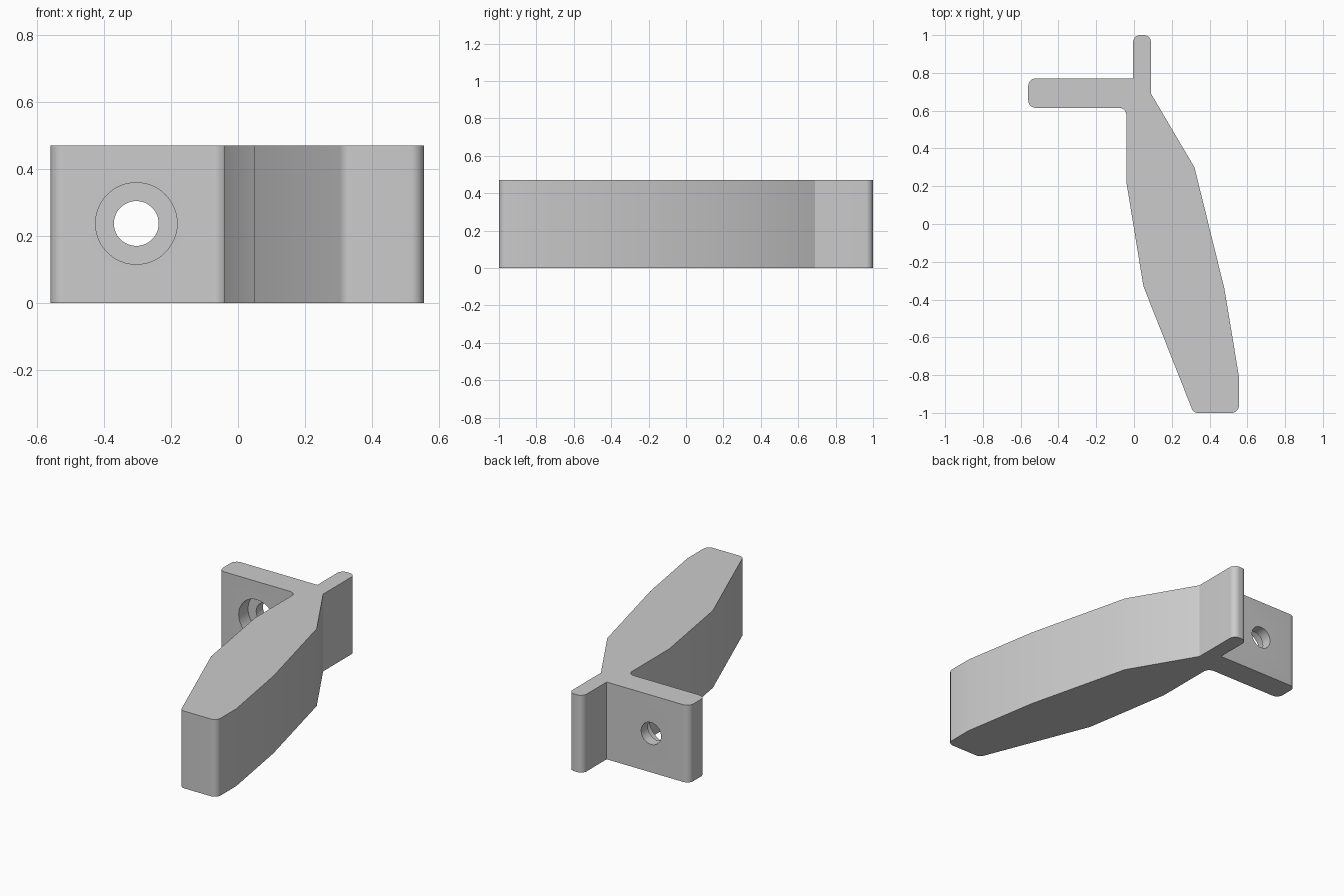
import bpy, bmesh, math
from mathutils import Vector

if "Cube" in bpy.data.objects:
    bpy.data.objects.remove(bpy.data.objects["Cube"])

HEIGHT = 0.47

grey = bpy.data.materials.new("plain grey")
grey.diffuse_color = (0.6, 0.6, 0.6, 1)
grey.use_nodes = True
grey.node_tree.nodes["Principled BSDF"].inputs["Base Color"].default_value = grey.diffuse_color

# Outline corners: x, y, corner radius
OUTLINE = [
    (0.09, 0.69, 0), (0.09, 1.0, 0.038), (-0.005, 1.0, 0.038), (-0.005, 0.77, 0),
    (-0.56, 0.77, 0.04), (-0.56, 0.615, 0.04), (-0.04, 0.615, 0.04),
    (-0.04, 0.22, 0), (0.05, -0.33, 0), (0.315, -1.0, 0.035),
    (0.556, -1.0, 0.04), (0.556, -0.81, 0), (0.478, -0.34, 0), (0.32, 0.30, 0),
]


def rounded(corners, steps=8):
    """Replace each corner that has a radius by a tangent arc."""
    pts = []
    for i, (x, y, r) in enumerate(corners):
        p = Vector((x, y))
        if r == 0:
            pts.append(p)
            continue
        a = (Vector(corners[i - 1][:2]) - p).normalized()
        b = (Vector(corners[(i + 1) % len(corners)][:2]) - p).normalized()
        half = a.angle(b) / 2
        centre = p + (a + b).normalized() * (r / math.sin(half))
        start = p + a * (r / math.tan(half)) - centre
        end = p + b * (r / math.tan(half)) - centre
        sweep = math.pi - 2 * half
        for k in range(steps + 1):
            t = k / steps
            v = (start * math.sin((1 - t) * sweep) + end * math.sin(t * sweep)) / math.sin(sweep)
            pts.append(centre + v)
    return pts


# Bracket body: the outline extruded upwards
bm = bmesh.new()
base = bm.faces.new([bm.verts.new((p.x, p.y, 0)) for p in rounded(OUTLINE)])
top = bmesh.ops.extrude_face_region(bm, geom=[base])["geom"]
bmesh.ops.translate(bm, vec=(0, 0, HEIGHT),
                    verts=[g for g in top if isinstance(g, bmesh.types.BMVert)])
bmesh.ops.recalc_face_normals(bm, faces=bm.faces)
mesh = bpy.data.meshes.new("bracket")
bm.to_mesh(mesh)
bm.free()
bracket = bpy.data.objects.new("bracket", mesh)
bpy.context.collection.objects.link(bracket)
mesh.materials.append(grey)
bpy.context.view_layer.objects.active = bracket


def bore(name, radius, y0, y1):
    """Cut a round hole along y through the mounting flange."""
    bpy.ops.mesh.primitive_cylinder_add(
        vertices=48, radius=radius, depth=y1 - y0,
        location=(-0.304, (y0 + y1) / 2, 0.237), rotation=(math.pi / 2, 0, 0))
    cutter = bpy.context.object
    cutter.name = name
    cutter.hide_render = True
    cutter.data.materials.append(grey)
    mod = bracket.modifiers.new(name, 'BOOLEAN')
    mod.operation = 'DIFFERENCE'
    mod.solver = 'EXACT'
    mod.object = cutter
    bpy.context.view_layer.objects.active = bracket
    bpy.ops.object.modifier_apply(modifier=name)
    bpy.data.objects.remove(cutter)


# Screw hole with a wider recess on the front
bore("screw_recess", 0.122, 0.5, 0.705)
bore("screw_hole", 0.067, 0.6, 0.9)

bpy.ops.object.select_all(action='DESELECT')
bracket.select_set(True)
bpy.ops.object.shade_smooth_by_angle(angle=math.radians(30))
